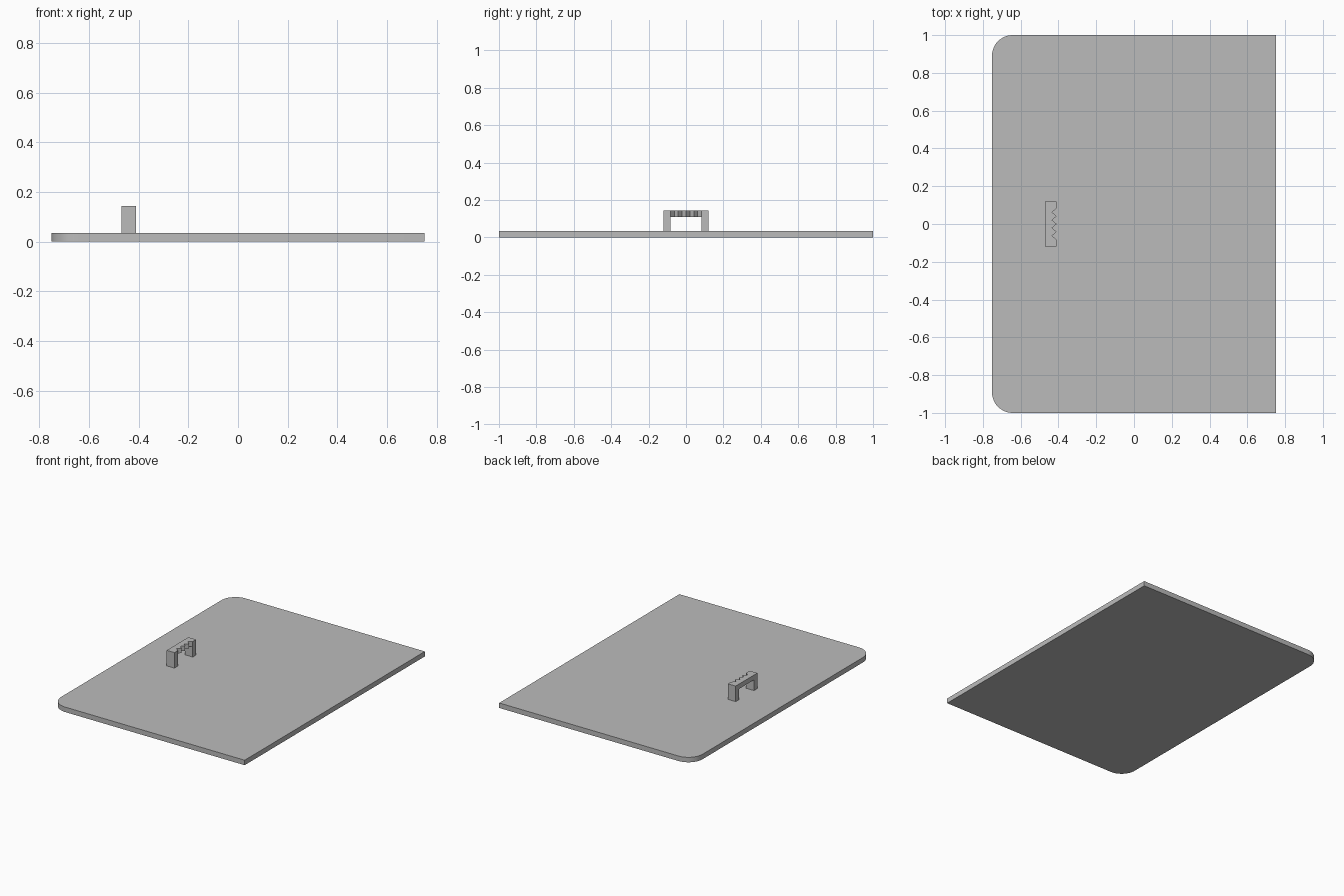
import bpy, bmesh, math

if "Cube" in bpy.data.objects:
    bpy.data.objects.remove(bpy.data.objects["Cube"], do_unlink=True)

grey = bpy.data.materials.new("plain grey")
grey.use_nodes = True
colour = (0.5, 0.5, 0.5, 1)
grey.diffuse_color = colour
grey.node_tree.nodes["Principled BSDF"].inputs["Base Color"].default_value = colour


def extrude_outline(name, points, z0, z1):
    """Closed prism from a counter-clockwise outline."""
    bm = bmesh.new()
    face = bm.faces.new([bm.verts.new((x, y, z0)) for x, y in points])
    top = bmesh.ops.extrude_face_region(bm, geom=[face])["geom"]
    bmesh.ops.translate(bm, vec=(0, 0, z1 - z0),
                        verts=[v for v in top if isinstance(v, bmesh.types.BMVert)])
    bmesh.ops.recalc_face_normals(bm, faces=bm.faces)
    mesh = bpy.data.meshes.new(name)
    bm.to_mesh(mesh)
    bm.free()
    mesh.materials.append(grey)
    obj = bpy.data.objects.new(name, mesh)
    bpy.context.collection.objects.link(obj)
    return obj


# Door panel: square on the hinge side, rounded on the handle side
W, H, T, R, STEPS = 0.752, 1.0, 0.035, 0.11, 12
arc = [math.pi / 2 * (1 + i / STEPS) for i in range(STEPS + 1)]
upper = [(-W + R + R * math.cos(a), H - R + R * math.sin(a)) for a in arc]
lower = [(x, -y) for x, y in reversed(upper)]
panel = extrude_outline("door_panel", [(W, -H), (W, H)] + upper + lower, 0, T)
bpy.ops.object.select_all(action="DESELECT")
panel.select_set(True)
bpy.context.view_layer.objects.active = panel
bpy.ops.object.shade_smooth_by_angle(angle=math.radians(30))

# Handle: two posts and a grip with finger notches
X0, X1, END, INNER = -0.47, -0.41, 0.12, 0.083
GRIP_Z, TOP_Z, NOTCHES, DEPTH = 0.11, 0.144, 4, 0.024
for name, y0, y1 in (("front_post", -END, -INNER), ("back_post", INNER, END)):
    extrude_outline(name, [(X0, y0), (X1, y0), (X1, y1), (X0, y1)], T, TOP_Z)
edge = [(X1 - DEPTH * (i % 2), -INNER + INNER * i / NOTCHES)
        for i in range(2 * NOTCHES + 1)]
extrude_outline("notched_grip", [(X0, INNER), (X0, -INNER)] + edge, GRIP_Z, TOP_Z)
